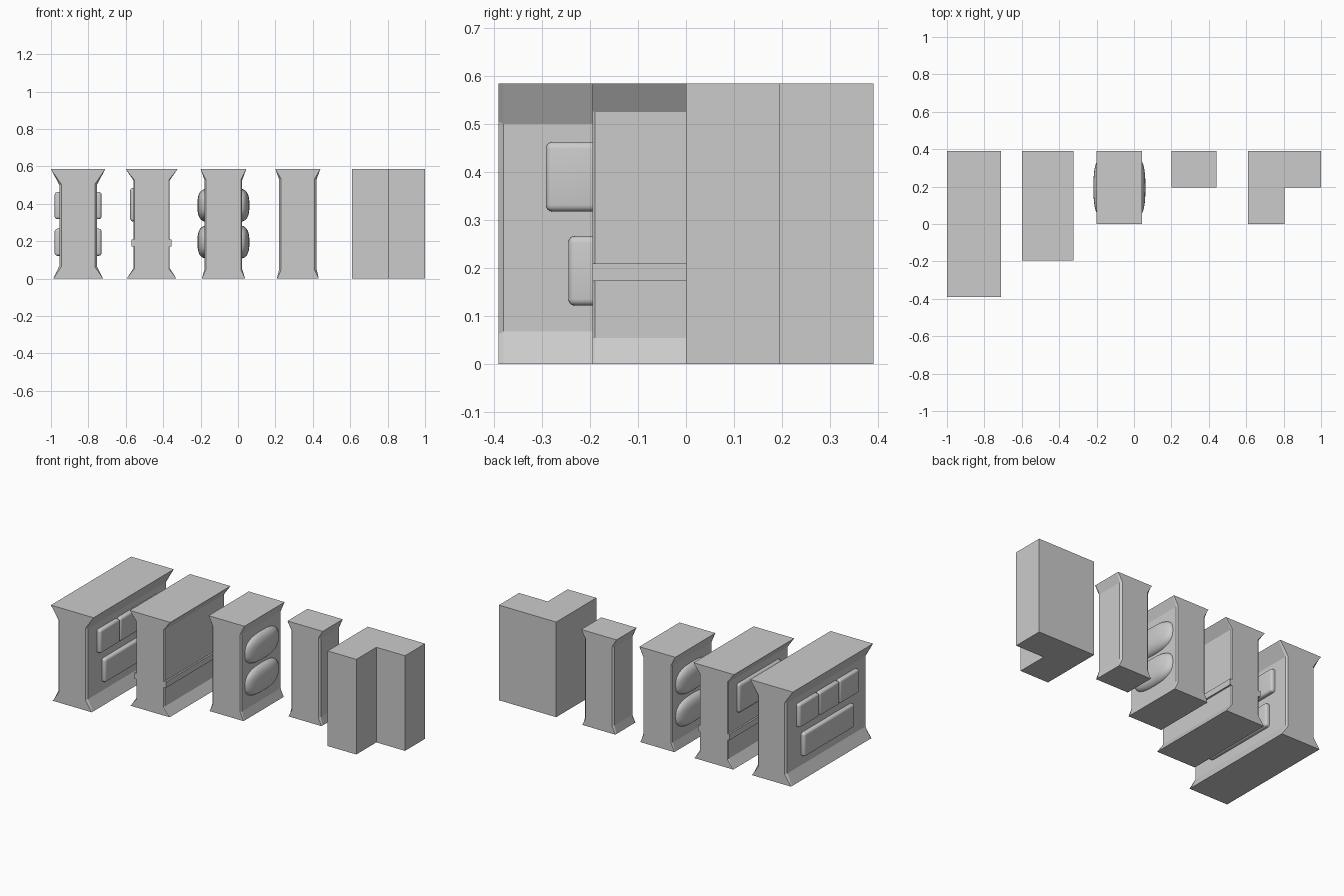
import bpy, bmesh, math

if "Cube" in bpy.data.objects:
    bpy.data.objects.remove(bpy.data.objects["Cube"])

H = 0.585
BACK = 0.39


def finish(bm, name):
    bmesh.ops.recalc_face_normals(bm, faces=bm.faces)
    me = bpy.data.meshes.new(name)
    bm.to_mesh(me)
    bm.free()
    ob = bpy.data.objects.new(name, me)
    bpy.context.collection.objects.link(ob)
    return ob


def smooth(ob):
    bpy.ops.object.select_all(action='DESELECT')
    ob.select_set(True)
    bpy.context.view_layer.objects.active = ob
    bpy.ops.object.shade_smooth_by_angle(angle=math.radians(35))


def loft(rings, name):
    """Skin a list of matching closed loops and cap both ends."""
    bm = bmesh.new()
    vs = [[bm.verts.new(p) for p in r] for r in rings]
    n = len(vs[0])
    for a, b in zip(vs, vs[1:]):
        for i in range(n):
            j = (i + 1) % n
            bm.faces.new((a[i], a[j], b[j], b[i]))
    bm.faces.new(vs[0])
    bm.faces.new(vs[-1])
    return finish(bm, name)


def wall(name, cx, front, top, bottom, neck, z_lo, z_hi, cx_cut, cy_cut):
    """Wall block with flared cap and foot, slim neck chamfered at both ends."""
    def ring(y, cut):
        h = neck - cut
        dz = 0.5 * cut
        half = [(bottom, 0), (h, z_lo - dz), (h, z_hi + dz), (top, H)]
        pts = half + [(-x, z) for x, z in reversed(half)]
        return [(cx + x, y, z) for x, z in pts]
    return loft([ring(front, cx_cut), ring(front + cy_cut, 0),
                 ring(BACK - cy_cut, 0), ring(BACK, cx_cut)], name)


def box(name, lo, hi, bevel=0):
    bm = bmesh.new()
    bmesh.ops.create_cube(bm, size=1)
    for v in bm.verts:
        v.co = [(l + h) / 2 + c * (h - l) for l, h, c in zip(lo, hi, v.co)]
    if bevel:
        bmesh.ops.bevel(bm, geom=bm.edges[:], offset=bevel, segments=4,
                        profile=0.5, affect='EDGES')
    ob = finish(bm, name)
    if bevel:
        smooth(ob)
    return ob


def cushion(name, centre, radii, power=0.75):
    """Rounded bulging stone: a sphere pushed towards a box."""
    bm = bmesh.new()
    bmesh.ops.create_uvsphere(bm, u_segments=32, v_segments=20, radius=1)
    for v in bm.verts:
        v.co = [c + r * math.copysign(abs(t) ** power, t)
                for c, r, t in zip(centre, radii, v.co)]
    ob = finish(bm, name)
    smooth(ob)


# Long wall with brick pads on both sides
C1 = -0.855
wall("long_wall", C1, -0.39, 0.145, 0.133, 0.10, 0.068, 0.50, 0.01, 0.01)
pad_rows = [(-0.292, -0.099, 0.318, 0.463), (-0.097, 0.097, 0.318, 0.463),
            (0.099, 0.292, 0.318, 0.463), (-0.245, 0.245, 0.122, 0.267)]
for i, (y0, y1, z0, z1) in enumerate(pad_rows):
    for side, s in (("left", -1), ("right", 1)):
        xs = sorted((C1 + s * 0.07, C1 + s * 0.125))
        box(f"long_wall_brick_{side}_{i}", (xs[0], y0, z0), (xs[1], y1, z1), 0.014)

# Medium wall with a horizontal rib and one pad on the left
C2 = -0.462
wall("medium_wall", C2, -0.195, 0.138, 0.133, 0.097, 0.055, 0.525, 0.005, 0.005)
box("medium_wall_rib", (C2 - 0.107, -0.195, 0.173), (C2 + 0.107, BACK, 0.21))
box("medium_wall_brick", (C2 - 0.115, -0.11, 0.305), (C2 - 0.06, 0.305, 0.485), 0.017)

# Short wall with bulging stones on both sides
C3 = -0.078
wall("short_wall", C3, 0.0, 0.122, 0.116, 0.10, 0.052, 0.525, 0.007, 0.007)
for row, z in (("lower", 0.195), ("upper", 0.392)):
    for side, s in (("left", -1), ("right", 1)):
        cushion(f"short_wall_stone_{row}_{side}", (C3 + s * 0.085, 0.195, z),
                (0.054, 0.162, 0.088))

# Pillar
wall("pillar", 0.32, 0.195, 0.12, 0.112, 0.10, 0.05, 0.53, 0.01, 0.01)

# Plain corner block
plan = [(0.61, 0), (0.805, 0), (0.805, 0.195), (1, 0.195), (1, BACK), (0.61, BACK)]
loft([[(x, y, z) for x, y in plan] for z in (0, H)], "corner_block")
